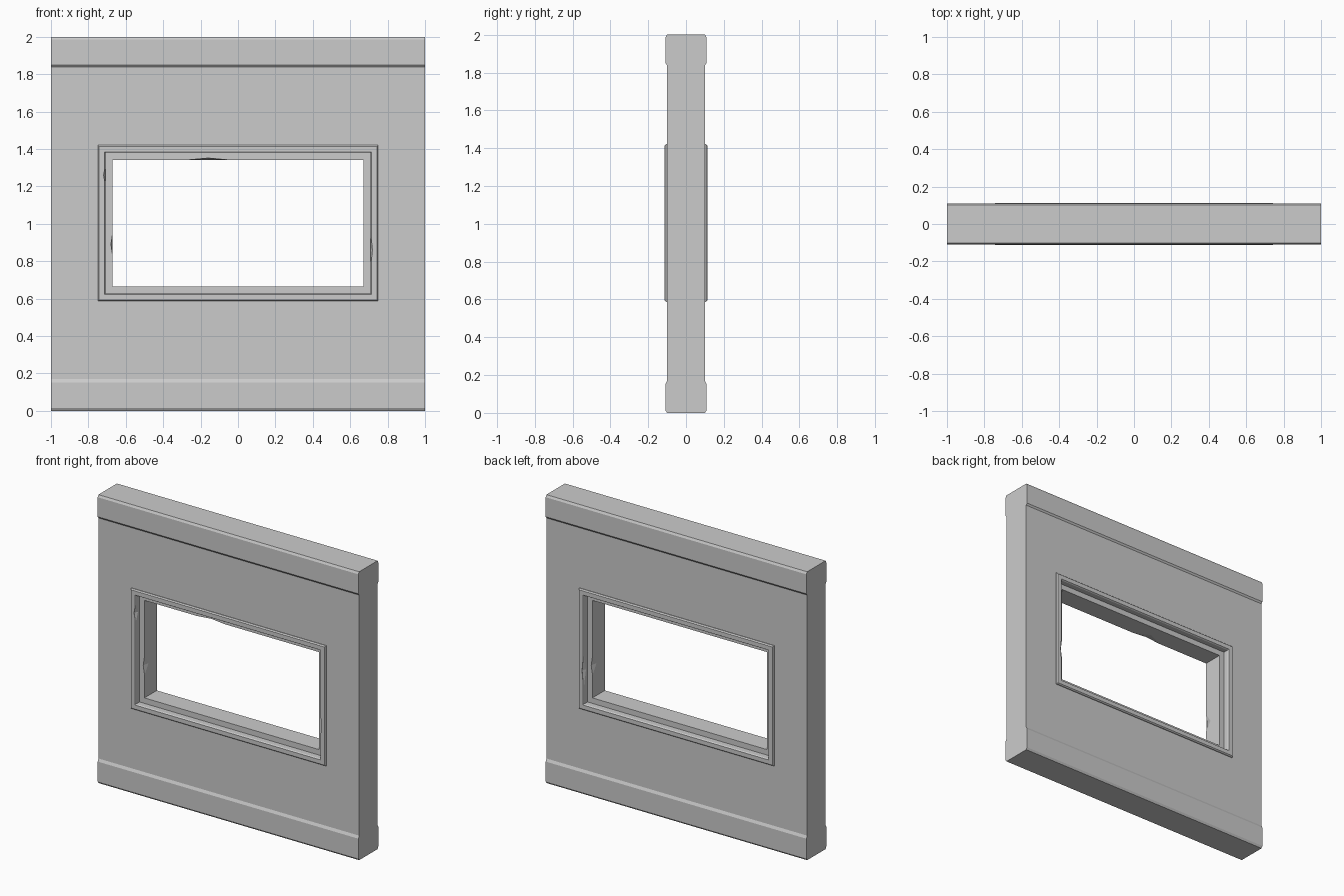
import bpy, bmesh
from mathutils import Vector

if "Cube" in bpy.data.objects:
    bpy.data.objects.remove(bpy.data.objects["Cube"])

CZ = 1.004            # centre height of the window
HX, HZ = 0.67, 0.338  # half size of the clear opening


def make_object(name, bm):
    bmesh.ops.recalc_face_normals(bm, faces=bm.faces)
    me = bpy.data.meshes.new(name)
    bm.to_mesh(me)
    bm.free()
    ob = bpy.data.objects.new(name, me)
    bpy.context.collection.objects.link(ob)
    return ob


def subtract(ob, cutter):
    m = ob.modifiers.new("cut", 'BOOLEAN')
    m.operation, m.solver, m.object = 'DIFFERENCE', 'EXACT', cutter
    cutter.hide_render = True
    cutter.hide_set(True)


def bake(ob, cutters):
    bpy.context.view_layer.update()
    dg = bpy.context.evaluated_depsgraph_get()
    me = bpy.data.meshes.new_from_object(ob.evaluated_get(dg))
    ob.modifiers.clear()
    ob.data = me
    for c in cutters:
        bpy.data.objects.remove(c)


# Wall: side profile with thicker top and bottom bands, extruded along x
front = [(0.100, 0), (0.109, 0.014), (0.109, 0.152), (0.100, 0.170),
         (0.100, 1.838), (0.109, 1.850), (0.109, 1.985), (0.101, 2.0)]
profile = [(-y, z) for y, z in front] + [(y, z) for y, z in reversed(front)]
bm = bmesh.new()
face = bm.faces.new([bm.verts.new((-1, y, z)) for y, z in profile])
ext = bmesh.ops.extrude_face_region(bm, geom=[face])
bmesh.ops.translate(bm, vec=(2, 0, 0),
                    verts=[v for v in ext['geom'] if isinstance(v, bmesh.types.BMVert)])
wall = make_object("wall_panel", bm)

# Hole in the wall, hidden beneath the trim
bm = bmesh.new()
bmesh.ops.create_cube(bm, size=1)
for v in bm.verts:
    v.co = Vector((v.co.x * 2 * (HX + 0.06), v.co.y, v.co.z * 2 * (HZ + 0.06) + CZ))
hole = make_object("hole_cutter", bm)
subtract(wall, hole)
bake(wall, [hole])

# Window frame: stepped section (offset from opening, y) swept round the rectangle
half = [(0, 0.068), (0.038, 0.068), (0.038, 0.105), (0.043, 0.113),
        (0.072, 0.113), (0.079, 0.105), (0.079, 0.095)]
section = [(o, -y) for o, y in half] + [(o, y) for o, y in reversed(half)]
bm = bmesh.new()
rings = [[bm.verts.new((sx * (HX + o), y, CZ + sz * (HZ + o))) for o, y in section]
         for sx, sz in ((-1, -1), (1, -1), (1, 1), (-1, 1))]
n = len(section)
for i in range(4):
    a, b = rings[i], rings[(i + 1) % 4]
    for j in range(n):
        k = (j + 1) % n
        bm.faces.new((a[j], a[k], b[k], b[j]))
frame = make_object("window_frame", bm)

# Small chips knocked out of the frame edges: (centre, half extents)
chips = [((0.706, -0.11, 0.86), (0.014, 0.03, 0.15)),
         ((-0.706, -0.11, 1.26), (0.014, 0.03, 0.08)),
         ((0.706, 0.11, 0.86), (0.014, 0.03, 0.15)),
         ((-0.668, -0.066, 0.89), (0.012, 0.05, 0.08)),
         ((0.668, 0.066, 0.89), (0.012, 0.05, 0.08)),
         ((-0.16, -0.066, CZ + HZ), (0.11, 0.05, 0.01))]
cutters = []
for c, s in chips:
    bm = bmesh.new()
    pts = [Vector(c) + Vector([s[ax] * d if i == ax else 0 for i in range(3)])
           for ax in range(3) for d in (-1, 1)]
    bmesh.ops.convex_hull(bm, input=[bm.verts.new(p) for p in pts])
    cut = make_object("chip_cutter", bm)
    subtract(frame, cut)
    cutters.append(cut)
bake(frame, cutters)
